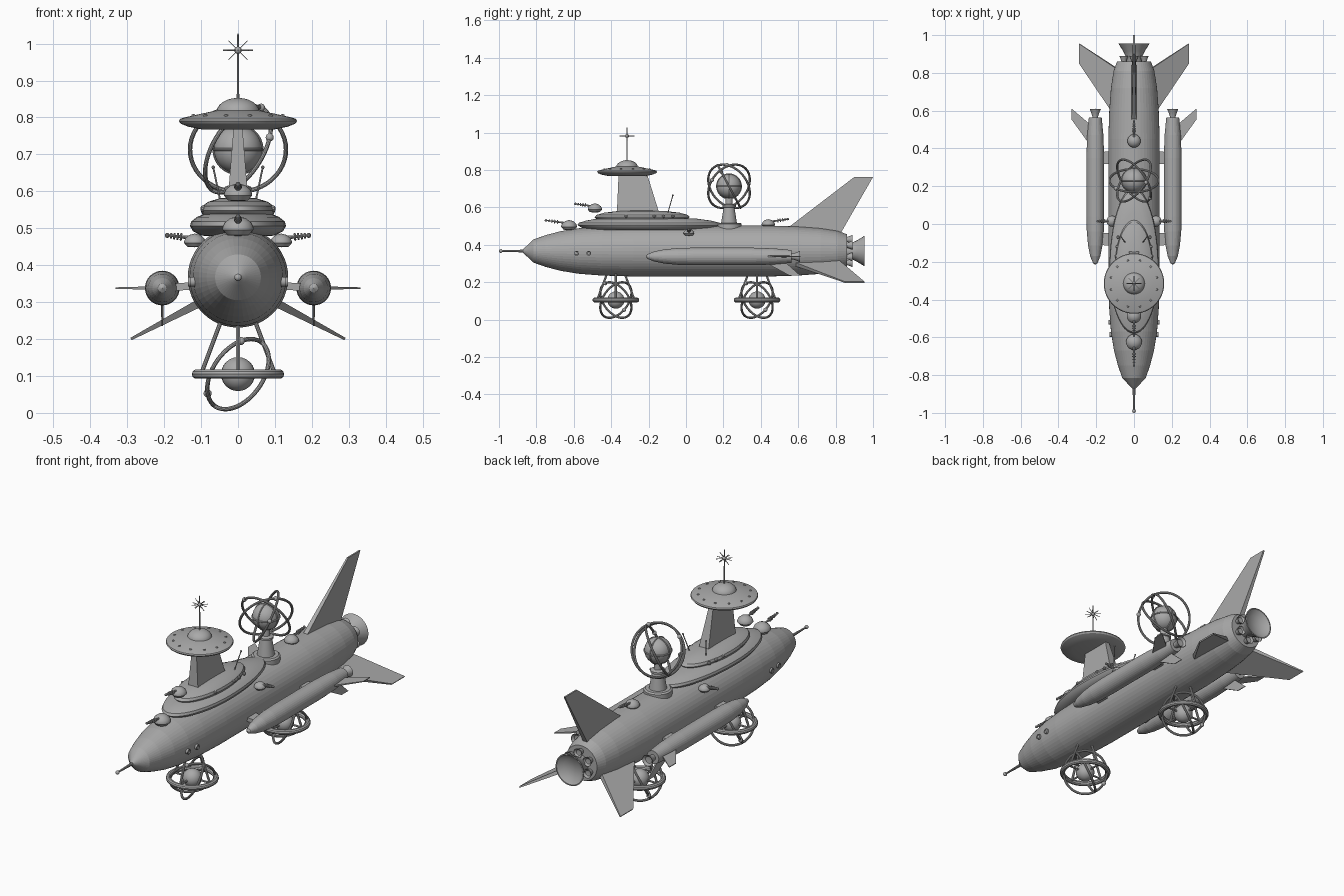
import bpy, bmesh, math
from mathutils import Vector, Matrix

if "Cube" in bpy.data.objects:
    bpy.data.objects.remove(bpy.data.objects["Cube"])

grey = bpy.data.materials.new("plain grey")
grey.use_nodes = True
grey.diffuse_color = (0.4, 0.4, 0.4, 1)
grey.node_tree.nodes["Principled BSDF"].inputs["Base Color"].default_value = (0.4, 0.4, 0.4, 1)

UP, AFT, FORE = Vector((0, 0, 1)), Vector((0, 1, 0)), Vector((0, -1, 0))


def make(name, bm, smooth=True):
    bmesh.ops.recalc_face_normals(bm, faces=bm.faces)
    mesh = bpy.data.meshes.new(name)
    bm.to_mesh(mesh)
    bm.free()
    mesh.materials.append(grey)
    obj = bpy.data.objects.new(name, mesh)
    bpy.context.collection.objects.link(obj)
    if smooth:
        bpy.ops.object.select_all(action='DESELECT')
        obj.select_set(True)
        bpy.context.view_layer.objects.active = obj
        bpy.ops.object.shade_smooth_by_angle(angle=math.radians(32))
    return obj


def lathe(name, profile, loc, axis=UP, sides=24, smooth=True, shape=None):
    """Spin (radius, height) points around an axis; shape may move each local point."""
    bm = bmesh.new()
    frame = Matrix.Translation(Vector(loc)) @ Vector(axis).to_track_quat('Z', 'Y').to_matrix().to_4x4()
    rows = []
    for r, h in profile:
        row = []
        for i in range(sides if r > 0 else 1):
            a = 2 * math.pi * i / sides
            p = Vector((r * math.cos(a), r * math.sin(a), h))
            row.append(bm.verts.new(frame @ (shape(p) if shape else p)))
        rows.append(row)
    for a, b in zip(rows, rows[1:]):
        for i in range(sides):
            j = (i + 1) % sides
            quad = [a[i % len(a)], a[j % len(a)], b[j % len(b)], b[i % len(b)]]
            quad = list(dict.fromkeys(quad))
            if len(quad) > 2:
                bm.faces.new(quad)
    return make(name, bm, smooth)


def rod(name, a, b, r, r2=None, sides=10):
    a, b = Vector(a), Vector(b)
    d = (b - a).length
    return lathe(name, [(0, 0), (r, 0), (r2 or r, d), (0, d)], a, b - a, sides)


def ball(name, loc, r, sides=16):
    bm = bmesh.new()
    bmesh.ops.create_uvsphere(bm, u_segments=sides, v_segments=sides // 2, radius=r,
                              matrix=Matrix.Translation(Vector(loc)))
    return make(name, bm)


def ring(name, loc, normal, major, minor, sides=48):
    circle = [(major + minor * math.cos(k * math.pi / 5), minor * math.sin(k * math.pi / 5)) for k in range(11)]
    return lathe(name, circle, loc, normal, sides)


def slab(name, root, tip, normal, root_t, tip_t):
    """Tapered plate between a root edge and a tip edge."""
    bm = bmesh.new()
    n = Vector(normal).normalized()
    for edge, t in ((root, root_t), (tip, tip_t)):
        for p in edge:
            for s in (-1, 1):
                bm.verts.new(Vector(p) + n * t * s / 2)
    bmesh.ops.convex_hull(bm, input=bm.verts)
    bmesh.ops.dissolve_limit(bm, angle_limit=0.02, verts=bm.verts, edges=bm.edges)
    return make(name, bm, False)


def orbit(name, centre, normal, major, minor, bead):
    """Tilted ring carrying one bead."""
    n = Vector(normal).normalized()
    ring(name, centre, n, major, minor)
    b = Vector(bead)
    b = (b - n * b.dot(n)).normalized() * major
    ball(name + "_bead", Vector(centre) + b, 0.011)


# Hull, nose spike and engines
AX = 0.367
lathe("hull", [(0, -0.88), (0.02, -0.86), (0.062, -0.815), (0.085, -0.75), (0.106, -0.67), (0.122, -0.57),
               (0.131, -0.45), (0.136, -0.28), (0.136, 0.45), (0.131, 0.6), (0.122, 0.72), (0.108, 0.81),
               (0.09, 0.86), (0, 0.86)], (0, 0, AX), AFT, 48, False)
rod("nose_spike", (0, -0.99, AX), (0, -0.86, AX), 0.004, 0.008)
ball("nose_spike_tip", (0, -0.99, AX), 0.01)
BELL = [(0, 0), (0.5, 0), (0.52, 0.3), (0.7, 0.6), (1, 1), (0.93, 1), (0.6, 0.8), (0, 0.75)]


def nozzle(name, loc, r, length):
    lathe(name, [(a * r, h * length) for a, h in BELL], loc, AFT)


nozzle("main_engine", (0, 0.855, AX), 0.082, 0.1)
for k in range(6):
    a = math.pi * (k + 0.5) / 3
    nozzle("small_engine", (0.062 * math.cos(a), 0.845, AX + 0.062 * math.sin(a)), 0.024, 0.045)

# Tail fins
slab("top_fin", [(0, 0.53, 0.48), (0, 0.82, 0.45)], [(0, 0.9, 0.763), (0, 1, 0.763)], (1, 0, 0), 0.026, 0.008)
for s in (1, -1):
    slab("lower_fin", [(s * 0.09, 0.56, 0.305), (s * 0.07, 0.81, 0.315)],
         [(s * 0.29, 0.85, 0.2), (s * 0.29, 0.955, 0.2)], (s * 0.47, 0, 0.88), 0.024, 0.007)

# Side boosters with their fins and struts
for s in (1, -1):
    x, z = s * 0.205, 0.338
    lathe("booster", [(0, -0.215), (0.012, -0.207), (0.027, -0.17), (0.038, -0.115), (0.045, -0.04), (0.047, 0.04),
                      (0.047, 0.35), (0.043, 0.47), (0.034, 0.565), (0, 0.565)], (x, 0, z), AFT, 32, False)
    nozzle("booster_nozzle", (x, 0.555, z), 0.03, 0.055)
    slab("booster_side_fin", [(x + s * 0.03, 0.42, z), (x + s * 0.03, 0.53, z)],
         [(s * 0.332, 0.555, z), (s * 0.332, 0.612, z)], UP, 0.009, 0.004)
    slab("booster_lower_fin", [(x, 0.42, z - 0.03), (x, 0.53, z - 0.03)],
         [(x, 0.555, 0.235), (x, 0.612, 0.235)], (1, 0, 0), 0.009, 0.004)
    for y in (-0.08, 0.35):
        slab("booster_strut", [(s * 0.11, y - 0.035, 0.345), (s * 0.11, y + 0.035, 0.345)],
             [(x, y - 0.03, z), (x, y + 0.03, z)], UP, 0.02, 0.02)
    # Portholes near the nose
    for y, r in ((-0.585, 0.121), (-0.52, 0.127)):
        lathe("porthole", [(0, 0.004), (0.008, 0.004), (0.009, 0.008), (0.013, 0.008), (0.013, -0.012)],
              (s * r, y, 0.355), (s, 0, 0))


# Deck tiers: egg-shaped lenses, longer behind than ahead
def tier(name, profile, y, z, fore, back):
    def egg(p):
        return Vector((p.x, p.y / 0.13 * (back if p.y > 0 else fore), p.z))
    # The local frame of a lathe along +z is turned, so aim it through world-aligned points
    obj = lathe(name, profile, (0, 0, 0), UP, 48, True)
    for v in obj.data.vertices:
        v.co = egg(v.co)
        v.co.y += y
        v.co.z += z


tier("lower_deck", [(0, -0.035), (0.1, -0.03), (0.122, -0.018), (0.13, -0.004), (0.127, 0.008), (0.112, 0.02),
                    (0.09, 0.03), (0, 0.036)], -0.24, 0.51, 0.34, 0.43)
tier("upper_deck", [(0, -0.03), (0.08, -0.026), (0.096, -0.012), (0.101, 0), (0.097, 0.012), (0.08, 0.024),
                    (0.05, 0.033), (0, 0.038)], -0.24, 0.548, 0.32, 0.335)
for s in (1, -1):
    for y, x in ((-0.32, 0.094), (-0.17, 0.094), (-0.12, 0.09), (-0.07, 0.085)):
        ball("deck_light", (s * x, y, 0.553), 0.009, 10)
    rod("whip_antenna", (s * 0.045, -0.1, 0.56), (s * 0.067, -0.07, 0.665), 0.0025)
    ball("whip_antenna_tip", (s * 0.067, -0.07, 0.665), 0.005, 10)

# Command tower, disc and mast
CY = -0.315
slab("tower", [(0, -0.37, 0.56), (0, -0.14, 0.56)], [(0, -0.36, 0.785), (0, -0.21, 0.785)], (1, 0, 0), 0.058, 0.022)
lathe("command_disc", [(0, 0.768), (0.1, 0.768), (0.135, 0.775), (0.155, 0.783), (0.16, 0.79), (0.157, 0.796),
                       (0.145, 0.8), (0.1, 0.81), (0.058, 0.819), (0, 0.819)], (0, CY, 0), UP, 48)
lathe("command_dome", [(0.058 * math.cos(k * math.pi / 12), 0.815 + 0.038 * math.sin(k * math.pi / 12))
                       for k in range(6)] + [(0, 0.853)], (0, CY, 0), UP, 32)
for k in range(12):
    a = math.pi * (k + 0.5) / 6
    ball("disc_light", (0.125 * math.cos(a), CY + 0.125 * math.sin(a), 0.804), 0.006, 8)
rod("mast", (0, CY, 0.85), (0, CY, 1.028), 0.0035, 0.002)
ball("mast_ball", (0, CY, 0.982), 0.01)
for k in range(4):
    d = Vector((math.cos(k * math.pi / 4), math.sin(k * math.pi / 4), 0)) * 0.04
    rod("mast_spoke", Vector((0, CY, 0.982)) - d, Vector((0, CY, 0.982)) + d, 0.0016, sides=6)
for s in (1, -1):
    d = Vector((s * 0.026, 0, 0.026))
    rod("mast_diagonal", Vector((0, CY, 0.982)) - d, Vector((0, CY, 0.982)) + d, 0.0016, sides=6)

# Gyroscope on its pedestal
G = Vector((0, 0.23, 0.713))
lathe("pedestal", [(0, 0.48), (0.068, 0.48), (0.068, 0.512), (0.06, 0.518), (0.042, 0.518), (0.029, 0.6),
                   (0.036, 0.602), (0.036, 0.612), (0.02, 0.618), (0.018, 0.66), (0, 0.66)], (0, G.y, 0), UP, 32)
ball("gyro_core", G, 0.065, 32)
for n in (UP, (1, 0, 0), AFT):
    ring("gyro_core_rib", G, n, 0.065, 0.004)
orbit("gyro_cross_ring", G, (0, 0.88, 0.47), 0.13, 0.006, (-0.1, -0.05, 0.08))
orbit("gyro_ring", G, (0.73, 0.52, -0.45), 0.13, 0.006, (0.078, -0.084, 0.03))
orbit("gyro_ring", G, (0.73, -0.52, -0.45), 0.13, 0.006, (0.06, -0.01, 0.11))

# Landing gear: core, float ring, tilted rings and struts
for y in (-0.375, 0.38):
    c = Vector((0, y, 0.105))
    ball("gear_core", c, 0.046, 24)
    ring("gear_float", c, UP, 0.112, 0.013)
    orbit("gear_ring", c, (0.63, 0.63, -0.46), 0.107, 0.006, (-0.084, 0.045, -0.053))
    orbit("gear_ring", c, (0.63, -0.63, -0.46), 0.107, 0.006, (0.008, -0.059, 0.092))
    for d in (Vector((1, 0, 0)), Vector((-1, 0, 0)), AFT, FORE):
        rod("gear_strut", c + d * 0.1, c + d * 0.04 + UP * 0.16, 0.006)
        rod("gear_spoke", c, c + d * 0.112, 0.005)


# Ray turrets: domed base and ringed barrel
def turret(loc, up, aim, r, length):
    loc, up, aim = Vector(loc), Vector(up).normalized(), Vector(aim).normalized()
    lathe("turret", [(0, -0.5 * r), (0.7 * r, -0.45 * r), (r, -0.1 * r), (r, 0.05 * r), (0.87 * r, 0.35 * r),
                     (0.5 * r, 0.65 * r), (0, 0.78 * r)], loc, up)
    start = loc + up * 0.35 * r
    rod("turret_barrel", start, start + aim * length, 0.006, 0.003)
    for k in range(4):
        p = start + aim * length * (0.5 + 0.12 * k)
        ring("turret_coil", p, aim, 0.008 - 0.001 * k, 0.003, 12)
    ball("turret_muzzle", start + aim * length, 0.007, 10)


turret((0, -0.625, 0.5), UP, (0, -1, 0.13), 0.042, 0.125)
turret((0, -0.487, 0.592), UP, (0, -1, 0.13), 0.038, 0.105)
turret((0, 0.44, 0.51), UP, (0, 1, 0.15), 0.035, 0.105)
for s in (1, -1):
    turret((s * 0.117, 0.015, 0.463), UP, (s, 0, 0.1), 0.029, 0.075)
